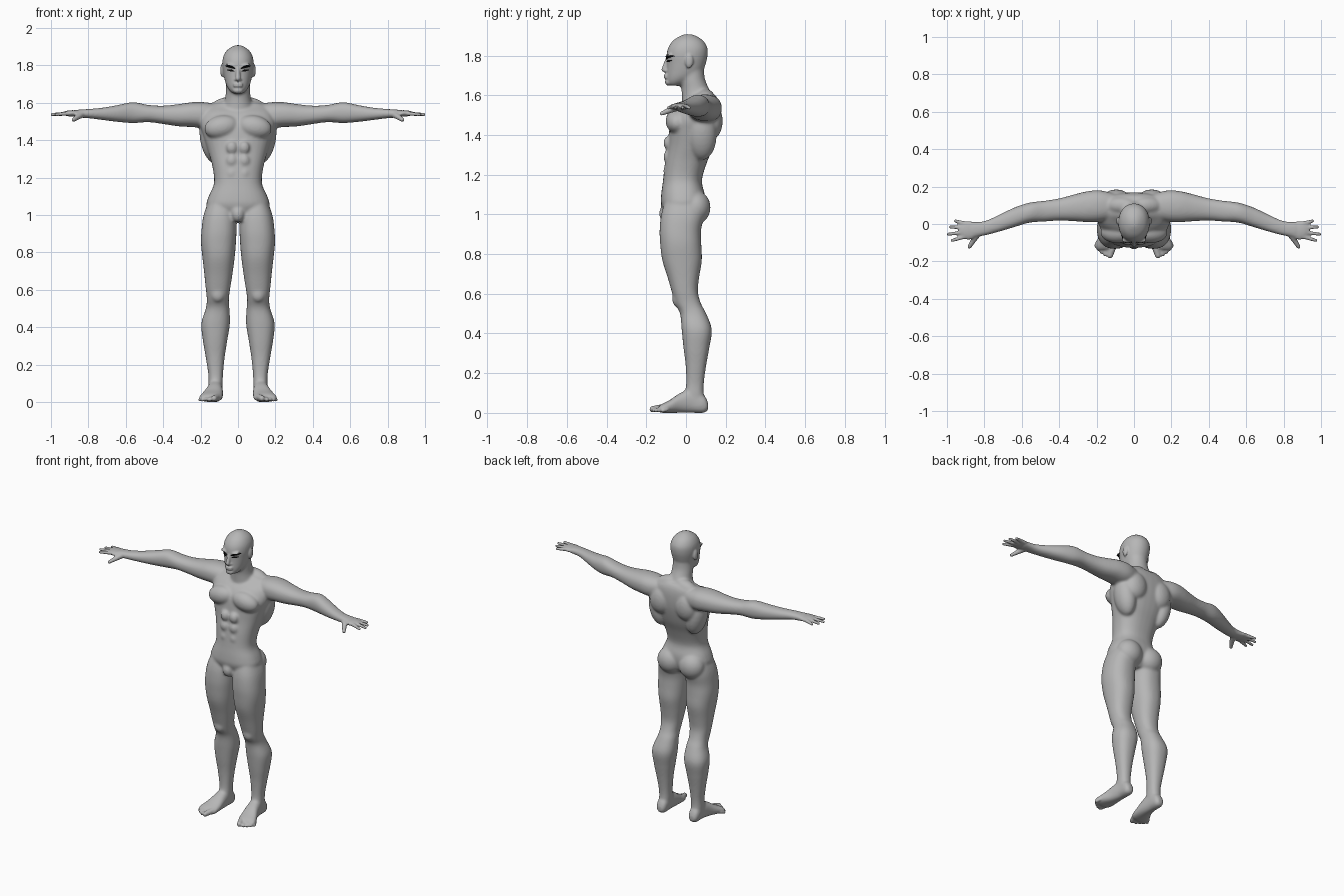
import bpy
import bmesh
from math import sin, cos, pi, copysign
from mathutils import Matrix, Vector
from mathutils.bvhtree import BVHTree

cube = bpy.data.objects.get("Cube")
if cube:
    bpy.data.objects.remove(cube, do_unlink=True)


def material(name, value):
    mat = bpy.data.materials.new(name)
    mat.use_nodes = True
    colour = (value, value, value, 1)
    mat.diffuse_color = colour
    mat.node_tree.nodes["Principled BSDF"].inputs["Base Color"].default_value = colour
    return mat


def catmull(p, q, r, s, t):
    """Smooth in-between value on the span from q to r."""
    return q + t * (r - p + t * (2 * p - 5 * q + 4 * r - s + t * (3 * (q - r) + s - p))) / 2


def loft(bm, axis, rings, power=2.3, sides=32, steps=4):
    """Skin over rings given as (position on axis, min and max on both other axes)."""
    others = [i for i in range(3) if i != axis]
    dense = []
    for i in range(len(rings) - 1):
        near = [rings[max(0, min(len(rings) - 1, i + k))] for k in (-1, 0, 1, 2)]
        for step in range(steps):
            dense.append([catmull(*values, step / steps) for values in zip(*near)])
    dense.append(rings[-1])
    loops = []
    for pos, a0, a1, b0, b1 in dense:
        loop = []
        for k in range(sides):
            angle = 2 * pi * k / sides
            c, s = cos(angle), sin(angle)
            co = Vector()
            co[axis] = pos
            co[others[0]] = (a0 + a1) / 2 + (a1 - a0) / 2 * copysign(abs(c) ** (2 / power), c)
            co[others[1]] = (b0 + b1) / 2 + (b1 - b0) / 2 * copysign(abs(s) ** (2 / power), s)
            loop.append(bm.verts.new(co))
        loops.append(loop)
    for low, high in zip(loops, loops[1:]):
        for k in range(sides):
            n = (k + 1) % sides
            bm.faces.new((low[k], low[n], high[n], high[k]))
    bm.faces.new(loops[0][::-1])
    bm.faces.new(loops[-1])


# Unit ball that every rounded form is copied from
ball = bmesh.new()
bmesh.ops.create_icosphere(ball, subdivisions=3, radius=1)
ball_points = [v.co.copy() for v in ball.verts]
ball_faces = [[v.index for v in f.verts] for f in ball.faces]
ball.free()


def blob(bm, centre, radii, tilt=0):
    """Ellipsoid muscle, tilted about the y axis."""
    matrix = Matrix.Translation(centre) @ Matrix.Rotation(tilt, 4, 'Y') @ Matrix.Diagonal((*radii, 1))
    verts = [bm.verts.new(matrix @ co) for co in ball_points]
    for face in ball_faces:
        bm.faces.new([verts[i] for i in face])


def digit(bm, start, end, r0, r1, count=10):
    """Tapered rounded rod for fingers, toes and the nose."""
    for i in range(count):
        t = i / (count - 1)
        radius = r0 + (r1 - r0) * t
        blob(bm, Vector(start).lerp(Vector(end), t), (radius, radius, radius))


def mirror_all(bm):
    copy = bmesh.ops.duplicate(bm, geom=bm.verts[:] + bm.edges[:] + bm.faces[:])
    for item in copy["geom"]:
        if isinstance(item, bmesh.types.BMVert):
            item.co.x *= -1


def fuse(bm, obj, voxel, iterations):
    """Merge all overlapping volumes into one smooth skin."""
    bmesh.ops.recalc_face_normals(bm, faces=bm.faces[:])
    bm.to_mesh(obj.data)
    bm.free()
    remesh = obj.modifiers.new("fuse", 'REMESH')
    remesh.mode = 'VOXEL'
    remesh.voxel_size = voxel
    smooth = obj.modifiers.new("smooth", 'SMOOTH')
    smooth.factor = 0.5
    smooth.iterations = iterations
    graph = bpy.context.evaluated_depsgraph_get()
    result = bpy.data.meshes.new_from_object(obj.evaluated_get(graph))
    obj.modifiers.clear()
    obj.data = result


def new_object(name):
    obj = bpy.data.objects.new(name, bpy.data.meshes.new(name))
    bpy.context.collection.objects.link(obj)
    return obj


skin = material("grey skin", 0.47)
black = material("black", 0.004)
body = new_object("body")

# Legs and feet
bm = bmesh.new()
loft(bm, 2, [
    (0.02, .088, .152, 0, .1), (.09, .082, .157, -.005, .09), (.15, .08, .159, .001, .09),
    (.24, .071, .173, -.002, .102), (.33, .057, .188, -.013, .118), (.42, .043, .196, -.022, .13),
    (.5, .046, .172, -.03, .102), (.55, .049, .167, -.055, .076), (.61, .041, .173, -.072, .06),
    (.68, .03, .18, -.092, .066), (.77, .018, .19, -.12, .08), (.85, .011, .198, -.13, .077),
    (.92, .008, .195, -.133, .076), (1, .01, .184, -.125, .09), (1.08, .03, .155, -.1, .08)])
loft(bm, 1, [
    (.112, .1, .14, .015, .05), (.09, .086, .154, 0, .09), (.03, .083, .158, 0, .12),
    (-.03, .08, .172, 0, .1), (-.08, .08, .196, 0, .066), (-.12, .085, .21, 0, .046),
    (-.14, .1, .198, .005, .032)])
blob(bm, (.108, -.045, .575), (.036, .025, .042))
blob(bm, (.08, .05, 1.035), (.086, .074, .085))

# Arms
loft(bm, 0, [
    (.1, .03, .16, 1.47, 1.59), (.18, .012, .18, 1.465, 1.603), (.25, .01, .175, 1.47, 1.602),
    (.32, .015, .158, 1.474, 1.592), (.4, .018, .137, 1.486, 1.584), (.48, .013, .124, 1.496, 1.588),
    (.56, .007, .114, 1.491, 1.603), (.64, -.017, .088, 1.497, 1.588), (.72, -.041, .05, 1.507, 1.574),
    (.79, -.06, .019, 1.516, 1.567), (.84, -.07, .012, 1.52, 1.564), (.88, -.082, .014, 1.525, 1.56)])

# Chest, shoulder and back muscles
blob(bm, (.088, -.045, 1.47), (.094, .058, .062), .2)
blob(bm, (.14, .08, 1.4), (.062, .075, .13), .2)
blob(bm, (.235, .09, 1.542), (.075, .078, .062))
blob(bm, (.075, .1, 1.585), (.085, .045, .042), .3)
blob(bm, (.095, .135, 1.47), (.075, .05, .09))
for height in (1.15, 1.22, 1.29, 1.36):
    blob(bm, (.033, -.092, height), (.03, .022, .034))
mirror_all(bm)

# Trunk, neck and head
trunk = [(.965, .03, -.05, .05), (1, .13, -.1, .08), (1.05, .168, -.125, .095),
         (1.1, .157, -.125, .095), (1.17, .128, -.116, .08), (1.26, .137, -.106, .105),
         (1.34, .16, -.092, .138), (1.42, .185, -.085, .16), (1.48, .2, -.075, .168),
         (1.54, .19, -.04, .168), (1.58, .165, .01, .16), (1.605, .1, .03, .145)]
neck = [(1.55, .09, -.02, .15), (1.62, .069, -.022, .122), (1.68, .065, -.03, .096),
        (1.74, .062, -.03, .09)]
head = [(1.648, .026, -.085, -.03), (1.665, .045, -.097, .01), (1.69, .061, -.099, .055),
        (1.72, .071, -.098, .085), (1.76, .079, -.097, .1), (1.8, .084, -.099, .109),
        (1.84, .081, -.09, .108), (1.875, .064, -.066, .087), (1.898, .036, -.032, .053),
        (1.908, .012, -.008, .025)]
for rings, power in ((trunk, 2.4), (neck, 2), (head, 2.1)):
    loft(bm, 2, [(z, -w, w, front, back) for z, w, front, back in rings], power)
blob(bm, (0, -.1, 1.005), (.036, .036, .045))
fuse(bm, body, .007, 8)

# Palms, fingers and thumbs
bm = bmesh.new()
blob(bm, (.885, -.034, 1.543), (.055, .05, .017))
for base, tip_x, tip_y in ((-.066, .972, -.088), (-.044, .993, -.054), (-.02, .982, -.016), (.002, .955, .016)):
    digit(bm, (.9, base, 1.543), (tip_x, tip_y, 1.537), .0125, .009)
digit(bm, (.835, -.05, 1.538), (.88, -.122, 1.508), .019, .011)

# Toes
for x, y, tip_x, tip_y, r in ((.108, -.11, .128, -.168, .019), (.14, -.12, .153, -.163, .013),
                              (.16, -.115, .173, -.15, .012), (.178, -.105, .19, -.135, .012),
                              (.193, -.095, .204, -.117, .011)):
    digit(bm, (x, y, r + .008), (tip_x, tip_y, r), r, r * .85)

# Ears and brow ridges
blob(bm, (.084, .016, 1.772), (.011, .021, .036))
blob(bm, (.035, -.085, 1.797), (.032, .016, .009), -.25)
mirror_all(bm)

# Nose, lips and chin
digit(bm, (0, -.095, 1.782), (0, -.111, 1.73), .009, .0135)
blob(bm, (0, -.1, 1.724), (.02, .013, .009))
for height in (1.701, 1.69):
    blob(bm, (0, -.099, height), (.026, .013, .007))
blob(bm, (0, -.087, 1.666), (.028, .019, .018))
bm.from_mesh(body.data)
fuse(bm, body, .0055, 3)
body.data.shade_smooth()
body.data.materials.clear()
body.data.materials.append(skin)

# Eyes and eyebrows as thin plates following the face
bm = bmesh.new()
bm.from_mesh(body.data)
face_tree = BVHTree.FromBMesh(bm)
bm.free()


def face_plate(name, side, start, end, half_height, bend, count=12):
    obj = new_object(name)
    bm = bmesh.new()
    previous = None
    for i in range(count + 1):
        t = i / count
        x = side * (start[0] + (end[0] - start[0]) * t)
        arch = sin(pi * t)
        z = start[1] + (end[1] - start[1]) * t + bend * arch
        pair = []
        for edge in (-1, 1):
            height = z + edge * half_height * (.2 + .8 * arch)
            hit = face_tree.ray_cast(Vector((x, -1, height)), Vector((0, 1, 0)))[0]
            pair.append(bm.verts.new((x, hit.y - .002, height)))
        if previous:
            bm.faces.new((previous[0], pair[0], pair[1], previous[1]))
        previous = pair
    bmesh.ops.recalc_face_normals(bm, faces=bm.faces[:])
    bm.to_mesh(obj.data)
    bm.free()
    obj.data.materials.append(black)
    plate = obj.modifiers.new("thickness", 'SOLIDIFY')
    plate.thickness = .003
    plate.offset = 0


for side, label in ((1, "left"), (-1, "right")):
    face_plate(label + "_eyebrow", side, (.014, 1.781), (.068, 1.797), .006, .004)
    face_plate(label + "_eye", side, (.018, 1.768), (.058, 1.775), .005, .001)
